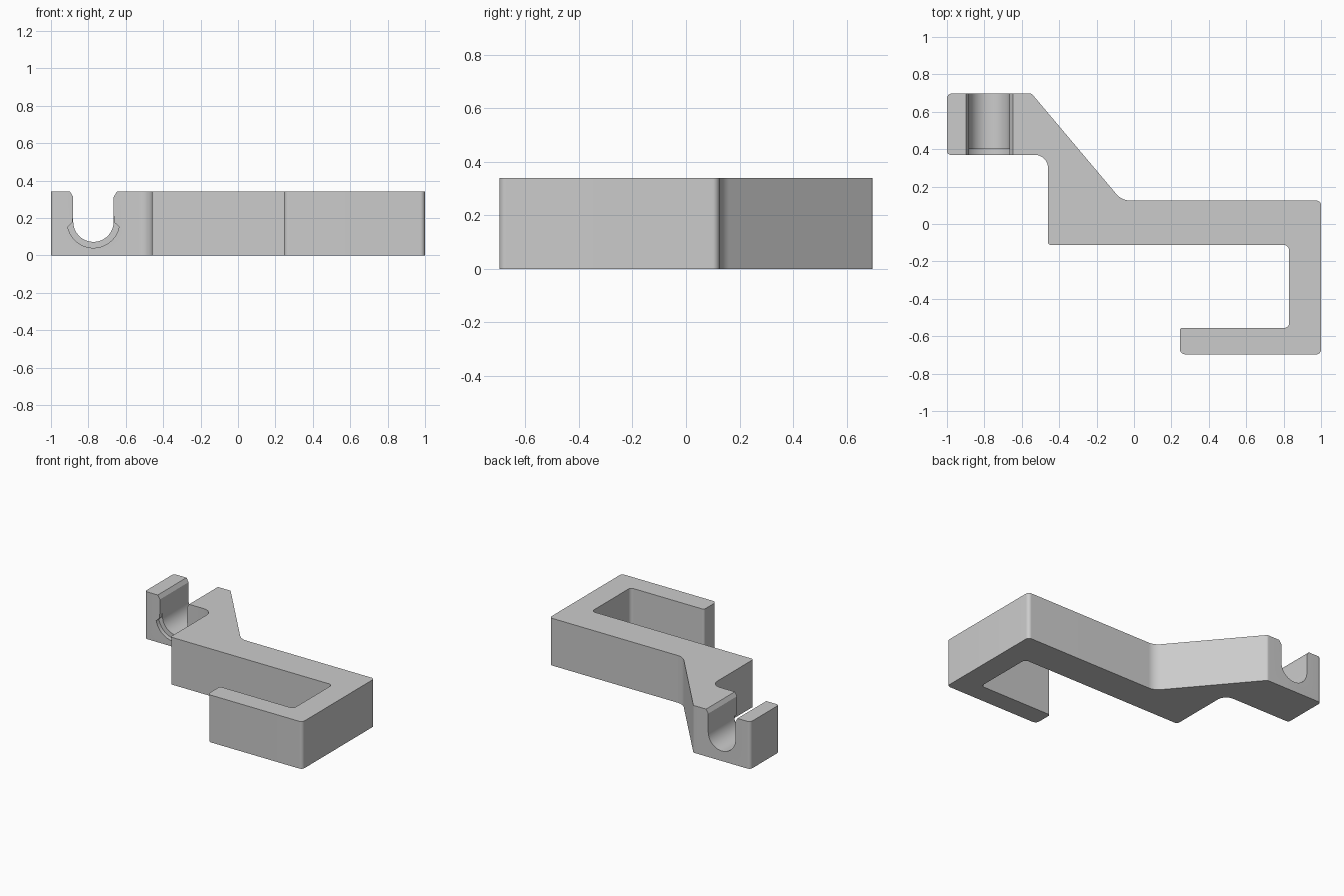
import bpy, bmesh, math
from mathutils import Vector

cube = bpy.data.objects.get("Cube")
if cube:
    bpy.data.objects.remove(cube, do_unlink=True)

HEIGHT = 0.34
SLOT_X, SLOT_Z, SLOT_R = -0.773, 0.18, 0.108
FRONT_Y, BACK_Y = 0.37, 0.697

grey = bpy.data.materials.new("plain grey")
grey.use_nodes = True
colour = (0.6, 0.6, 0.6, 1)
grey.diffuse_color = colour
grey.node_tree.nodes["Principled BSDF"].inputs["Base Color"].default_value = colour


def fillet(corners, steps=8):
    """Round each (x, y, radius) corner of a closed outline."""
    points = []
    for i, (x, y, r) in enumerate(corners):
        p = Vector((x, y))
        a = (Vector(corners[i - 1][:2]) - p).normalized()
        b = (Vector(corners[(i + 1) % len(corners)][:2]) - p).normalized()
        half = a.angle(b) / 2
        centre = p + (a + b).normalized() * r / math.sin(half)
        start = p + a * r / math.tan(half) - centre
        end = p + b * r / math.tan(half) - centre
        for k in range(steps + 1):
            points.append(centre + start.lerp(end, k / steps).normalized() * r)
    return points


def prism(name, base, offset):
    """Extrude a flat loop of 3D points along offset."""
    bm = bmesh.new()
    face = bm.faces.new([bm.verts.new(p) for p in base])
    made = bmesh.ops.extrude_face_region(bm, geom=[face])
    moved = [g for g in made["geom"] if isinstance(g, bmesh.types.BMVert)]
    bmesh.ops.translate(bm, verts=moved, vec=offset)
    bmesh.ops.recalc_face_normals(bm, faces=bm.faces)
    mesh = bpy.data.meshes.new(name)
    bm.to_mesh(mesh)
    bm.free()
    mesh.materials.append(grey)
    obj = bpy.data.objects.new(name, mesh)
    bpy.context.collection.objects.link(obj)
    return obj


def channel(name, radius, arc_start, side, y0, y1):
    """Cutter: arc at the bottom, mirrored side points (half width, z) above."""
    span = math.pi - 2 * arc_start
    arc = [(radius * -math.cos(arc_start + span * k / 32),
            SLOT_Z - radius * math.sin(arc_start + span * k / 32)) for k in range(33)]
    profile = arc + side + [(-w, z) for w, z in reversed(side)]
    return prism(name, [(SLOT_X + w, y0, z) for w, z in profile], (0, y1 - y0, 0))


# Bracket body: arm, diagonal brace and hook in one outline
outline = fillet([
    (-1, FRONT_Y, 0.02), (-0.46, FRONT_Y, 0.07), (-0.46, -0.112, 0.015),
    (0.83, -0.112, 0.03), (0.83, -0.555, 0.025), (0.245, -0.555, 0.015),
    (0.245, -BACK_Y, 0.03), (1, -BACK_Y, 0.025), (1, 0.125, 0.025),
    (-0.065, 0.125, 0.1), (-0.547, BACK_Y, 0.02), (-1, BACK_Y, 0.025)])
body = prism("hook_bracket", [(p.x, p.y, 0) for p in outline], (0, 0, HEIGHT))

# Open-topped rod channel, and the shallow recess around its front mouth
cutters = [
    channel("channel_cutter", SLOT_R, 0,
            [(SLOT_R, 0.312), (0.125, HEIGHT), (0.125, 0.4)], FRONT_Y - 0.1, BACK_Y + 0.1),
    channel("recess_cutter", 0.14, 0.2,
            [(0.113, 0.175), (0.107, 0.225)], FRONT_Y - 0.05, FRONT_Y + 0.03)]

bpy.context.view_layer.objects.active = body
body.select_set(True)
for cutter in cutters:
    cut = body.modifiers.new(cutter.name, 'BOOLEAN')
    cut.operation = 'DIFFERENCE'
    cut.solver = 'EXACT'
    cut.object = cutter
    bpy.ops.object.modifier_apply(modifier=cut.name)
    bpy.data.objects.remove(cutter, do_unlink=True)

bpy.ops.object.shade_smooth_by_angle(angle=math.radians(25))
